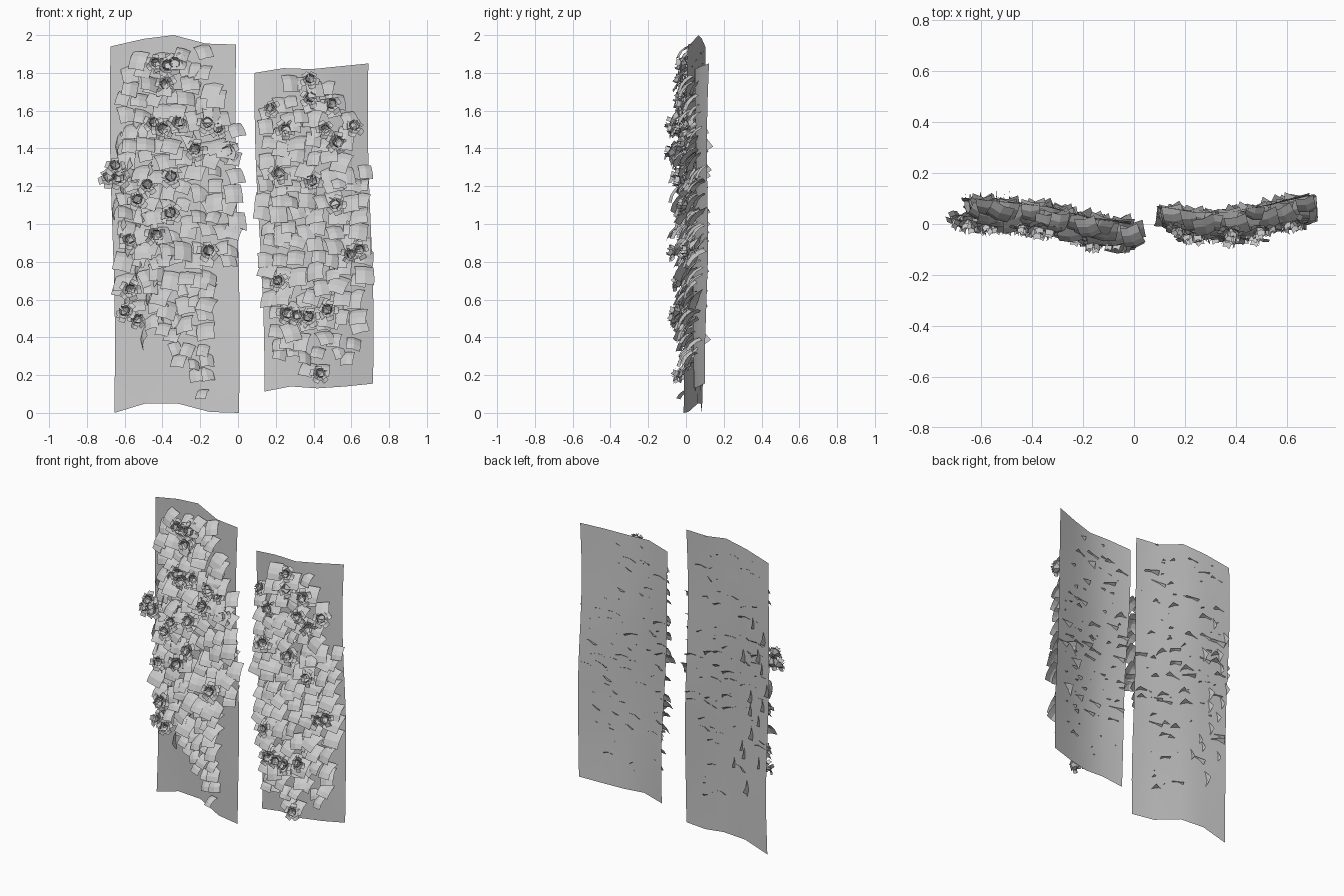
import bpy, bmesh, random
from math import radians, sin, cos, pi
from mathutils import Vector, Matrix

if "Cube" in bpy.data.objects:
    bpy.data.objects.remove(bpy.data.objects["Cube"])

random.seed(4)
R = random.uniform


def lerp_table(table, t):
    """Interpolate rows (key, a, b, ...) by ascending key."""
    if t <= table[0][0]:
        return table[0][1:]
    for p, q in zip(table, table[1:]):
        if t <= q[0]:
            f = (t - p[0]) / (q[0] - p[0])
            return [a + (b - a) * f for a, b in zip(p[1:], q[1:])]
    return table[-1][1:]


def finish(bm, name, smooth=False):
    me = bpy.data.meshes.new(name)
    bm.to_mesh(me)
    bm.free()
    ob = bpy.data.objects.new(name, me)
    bpy.context.collection.objects.link(ob)
    for p in me.polygons:
        p.use_smooth = smooth
    return ob


def grid_faces(bm, rows):
    vs = [[bm.verts.new(c) for c in r] for r in rows]
    for a, b in zip(vs, vs[1:]):
        for i in range(len(a) - 1):
            bm.faces.new((a[i], a[i + 1], b[i + 1], b[i]))


# Panel columns: u, x bottom, z bottom, x top, z top, y
LEFT = [(0, -.655, .0, -.675, 1.94, .092), (.25, -.49, .05, -.5, 1.98, .08),
        (.5, -.32, .05, -.34, 2.0, .065), (.77, -.15, .005, -.17, 1.955, .02),
        (1, .005, .0, -.01, 1.95, .0)]
RIGHT = [(0, .14, .113, .087, 1.80, .06), (.25, .28, .14, .24, 1.825, .04),
         (.5, .42, .13, .39, 1.82, .045), (.75, .57, .14, .54, 1.835, .075),
         (1, .715, .155, .69, 1.85, .112)]


def panel_point(cols, u, v):
    x0, z0, x1, z1, y = lerp_table(cols, u)
    wob = sin(v * 2 * pi)
    return Vector((x0 + (x1 - x0) * v + .008 * wob,
                   y + .015 * (v - .5) + .006 * sin(v * 9 + u * 4),
                   z0 + (z1 - z0) * v))


def panel_y(cols, x, z):
    v = max(0, min(1, (z - .05) / 1.85))
    xl, xr = panel_point(cols, 0, v).x, panel_point(cols, 1, v).x
    return panel_point(cols, max(0, min(1, (x - xl) / (xr - xl))), v).y


def panel(name, cols):
    bm = bmesh.new()
    grid_faces(bm, [[panel_point(cols, c[0], j / 8) for c in cols] for j in range(9)])
    finish(bm, name, True)


def leaf(bm, base, w, length, yaw, roll, tilt):
    """Square leaf card that leaves the panel and arches downward."""
    m = Matrix.Translation(base) @ Matrix.Rotation(yaw, 4, 'Z') @ Matrix.Rotation(roll, 4, 'Y')
    y = z = 0
    rows = []
    for j in range(4):
        rows.append([m @ Vector((s * w / 2, y + .008 * abs(s), z - .004 * abs(s)))
                     for s in (-1, 0, 1)])
        a = tilt + radians(18) * (1 - j)
        y -= sin(a) * length / 3
        z -= cos(a) * length / 3
    grid_faces(bm, rows)


def foliage(name, cols, bounds, rows, z_low, z_high, side_cards=()):
    bm = bmesh.new()
    for r in range(rows):
        zr = z_low + (z_high - z_low) * r / (rows - 1)
        x0, x1 = lerp_table(bounds, zr)
        n = max(1, round((x1 - x0) / .078))
        for i in range(n):
            x = x0 + (x1 - x0) * (i + .5) / n + R(-.025, .025)
            z = zr + R(-.025, .025) + .045
            base = Vector((x, panel_y(cols, x, z) + R(-.035, .012), z))
            s = R(.8, 1.15) if z > .4 else R(.65, .9)
            leaf(bm, base, .088 * s, .112 * s, radians(R(-25, 22)),
                 radians(R(-16, 16)), radians(R(32, 52)))
    # leaves turned towards the outer side
    for x, z in side_cards:
        base = Vector((x, panel_y(cols, x, z) - .05, z + .04))
        leaf(bm, base, .085, .11, radians(-80 + R(-5, 5)),
             radians(R(25, 45)), radians(R(5, 15)))
    finish(bm, name)


def flowers(name, cols, spots):
    """Blossoms of an open outer petal ring and a tighter inner ring."""
    bm = bmesh.new()
    for x, z in spots:
        size = R(.85, 1.1)
        m = (Matrix.Translation((x, panel_y(cols, x, z) - R(.07, .09), z))
             @ Matrix.Rotation(radians(R(-30, 30)), 4, 'Z')
             @ Matrix.Rotation(radians(R(60, 90)), 4, 'X')
             @ Matrix.Rotation(R(0, 6), 4, 'Z') @ Matrix.Scale(size, 4))
        for count, prof in ((5, ((.006, -.015, .01), (.035, .005, .022), (.056, -.002, .019))),
                            (4, ((.005, -.012, .008), (.022, .012, .016), (.024, .034, .014)))):
            for k in range(count):
                rot = Matrix.Rotation(2 * pi * k / count + R(-.15, .15), 4, 'Z')
                grid_faces(bm, [[m @ rot @ Vector((rad, s * w, h + .006 * abs(s)))
                                 for s in (-1, 0, 1)] for rad, h, w in prof])
    finish(bm, name)


# Backing sheets
panel("left_backing_sheet", LEFT)
panel("right_backing_sheet", RIGHT)

# Leaf cover: (z, min x, max x)
foliage("left_leaves", LEFT,
        [(.1, -.21, -.13), (.3, -.38, -.13), (.45, -.44, -.13), (.6, -.6, -.13),
         (.75, -.64, -.08), (.85, -.64, .01), (1.45, -.61, .01), (1.6, -.62, -.05),
         (1.8, -.6, -.12), (1.93, -.5, -.2)], 24, .1, 1.88,
        [(-.62, 1.43), (-.53, 1.52), (-.59, 1.23), (-.57, 1.3), (-.64, 1.09), (-.51, 1.01),
         (-.6, .98), (-.56, .87), (-.5, .92), (-.46, 1.27), (-.44, .68), (-.46, .63),
         (-.52, .77), (-.38, .55), (-.49, .4), (-.57, .6)])
foliage("right_leaves", RIGHT,
        [(.2, .36, .48), (.3, .16, .63), (.5, .15, .66), (.8, .13, .69), (1.0, .1, .69),
         (1.25, .12, .71), (1.35, .11, .6), (1.6, .13, .6), (1.75, .25, .48)], 21, .22, 1.72)

# Blossoms
flowers("left_flowers", LEFT,
        [(-.44, 1.85), (-.38, 1.83), (-.33, 1.85), (-.38, 1.74), (-.45, 1.53), (-.40, 1.50),
         (-.32, 1.53), (-.16, 1.53), (-.1, 1.5), (-.22, 1.39), (-.05, 1.38), (-.65, 1.3),
         (-.68, 1.24), (-.63, 1.24), (-.35, 1.24), (-.48, 1.2), (-.53, 1.12), (-.35, 1.05),
         (-.44, .94), (-.58, .91), (-.16, .85), (-.57, .65), (-.59, .53), (-.54, .49)])
flowers("right_flowers", RIGHT,
        [(.38, 1.76), (.38, 1.66), (.18, 1.61), (.49, 1.63), (.25, 1.5), (.46, 1.5),
         (.61, 1.51), (.52, 1.43), (.21, 1.26), (.39, 1.22), (.52, 1.1), (.59, .84),
         (.64, .86), (.22, .69), (.25, .52), (.31, .51), (.38, .5), (.48, .54), (.43, .2)])
